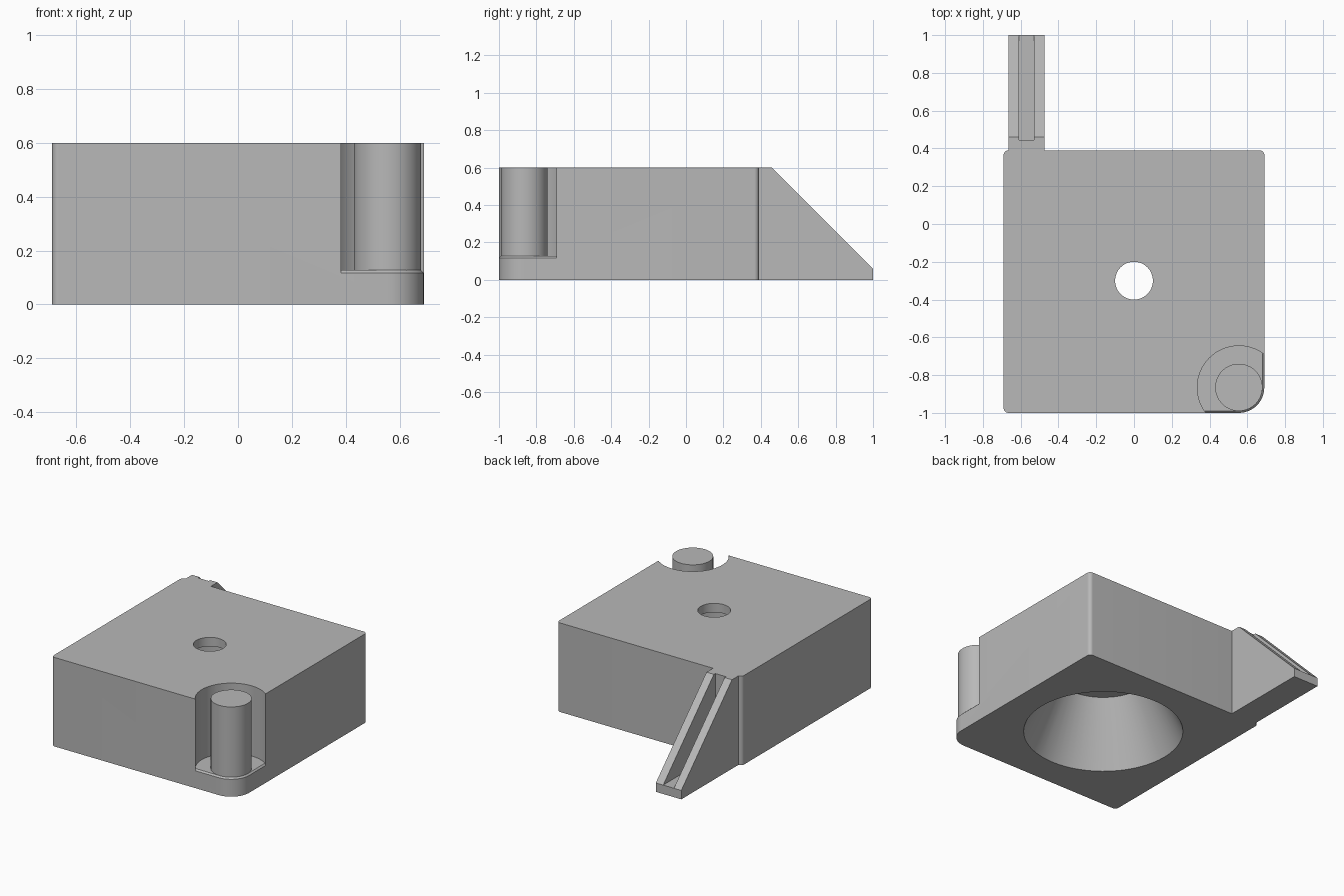
import bpy, bmesh
from math import cos, sin, pi, radians

cube = bpy.data.objects.get("Cube")
if cube:
    bpy.data.objects.remove(cube, do_unlink=True)

GREY = (0.48, 0.48, 0.48, 1)
mat = bpy.data.materials.new("plain_grey")
mat.use_nodes = True
mat.diffuse_color = GREY
mat.node_tree.nodes["Principled BSDF"].inputs["Base Color"].default_value = GREY


def loft(name, rings):
    """Closed solid through a stack of rings with equal point counts."""
    bm = bmesh.new()
    loops = [[bm.verts.new(p) for p in ring] for ring in rings]
    n = len(loops[0])
    for low, high in zip(loops, loops[1:]):
        for i in range(n):
            j = (i + 1) % n
            bm.faces.new((low[i], low[j], high[j], high[i]))
    bm.faces.new(loops[0][::-1])
    bm.faces.new(loops[-1])
    bmesh.ops.recalc_face_normals(bm, faces=bm.faces)
    mesh = bpy.data.meshes.new(name)
    bm.to_mesh(mesh)
    bm.free()
    mesh.materials.append(mat)
    obj = bpy.data.objects.new(name, mesh)
    bpy.context.collection.objects.link(obj)
    return obj


def turned(name, centre, profile, n=64):
    """Solid of revolution from (radius, height) pairs."""
    cx, cy = centre
    angles = [2 * pi * i / n for i in range(n)]
    return loft(name, [[(cx + r * cos(a), cy + r * sin(a), z) for a in angles]
                       for r, z in profile])


def combine(obj, cutter, operation):
    bpy.context.view_layer.objects.active = obj
    mod = obj.modifiers.new("cut", "BOOLEAN")
    mod.operation, mod.object, mod.solver = operation, cutter, "EXACT"
    bpy.ops.object.modifier_apply(modifier=mod.name)
    bpy.data.objects.remove(cutter, do_unlink=True)


def smooth(obj):
    bpy.ops.object.select_all(action="DESELECT")
    obj.select_set(True)
    bpy.context.view_layer.objects.active = obj
    bpy.ops.object.shade_smooth_by_angle(angle=radians(30))


HALF, FRONT, BACK, TOP = 0.69, -1.0, 0.39, 0.6
PIN = (0.555, -0.865)
FLOOR, BEVEL = 0.117, 0.01


def outline(z, inset=0.0):
    """Block footprint; the front left corner is rounded around the pin."""
    pts = []
    corners = ((HALF, BACK, 0.025), (-HALF, BACK, 0.025),
               (-HALF, FRONT, 0.025), (HALF, FRONT, 0.135))
    for k, (x, y, r) in enumerate(corners):
        cx = x - r if x > 0 else x + r
        cy = y - r if y > 0 else y + r
        for i in range(13):
            a = pi / 2 * (k + i / 12)
            pts.append((cx + (r - inset) * cos(a), cy + (r - inset) * sin(a), z))
    return pts


# Main block with conical recess, through hole and corner pocket
block = loft("block", [outline(0), outline(TOP)])
combine(block, turned("recess_cutter", (0, -0.3),
                      [(0.548, -0.1), (0.3, 0.42), (0.2, 0.42),
                       (0.2, 0.54), (0.1, 0.54), (0.1, 0.7)]), "DIFFERENCE")
combine(block, turned("pocket_cutter", PIN, [(0.22, FLOOR), (0.22, 0.8)]),
        "DIFFERENCE")
smooth(block)

# Bevelled floor of the pocket
pocket_floor = loft("pocket_floor", [outline(FLOOR), outline(FLOOR + BEVEL, BEVEL)])
combine(pocket_floor, turned("floor_trim", PIN, [(0.22, 0), (0.22, 0.3)]),
        "INTERSECT")
smooth(pocket_floor)

# Upright pin in the pocket
pin = turned("corner_pin", PIN, [(0.125, FLOOR), (0.125, TOP)])
smooth(pin)


# Sloped bracket behind the block, with a slot between two rails
def slab(name, x0, x1, side):
    return loft(name, [[(x, y, z) for y, z in side] for x in (x0, x1)])


bracket = slab("rear_bracket", -0.665, -0.475,
               [(0.37, 0), (1, 0), (1, 0.06), (0.46, TOP), (0.37, TOP)])
combine(bracket, slab("slot_cutter", -0.61, -0.53,
                      [(0.445, 0.06), (1.1, 0.06), (1.1, 0.8), (0.445, 0.8)]),
        "DIFFERENCE")
